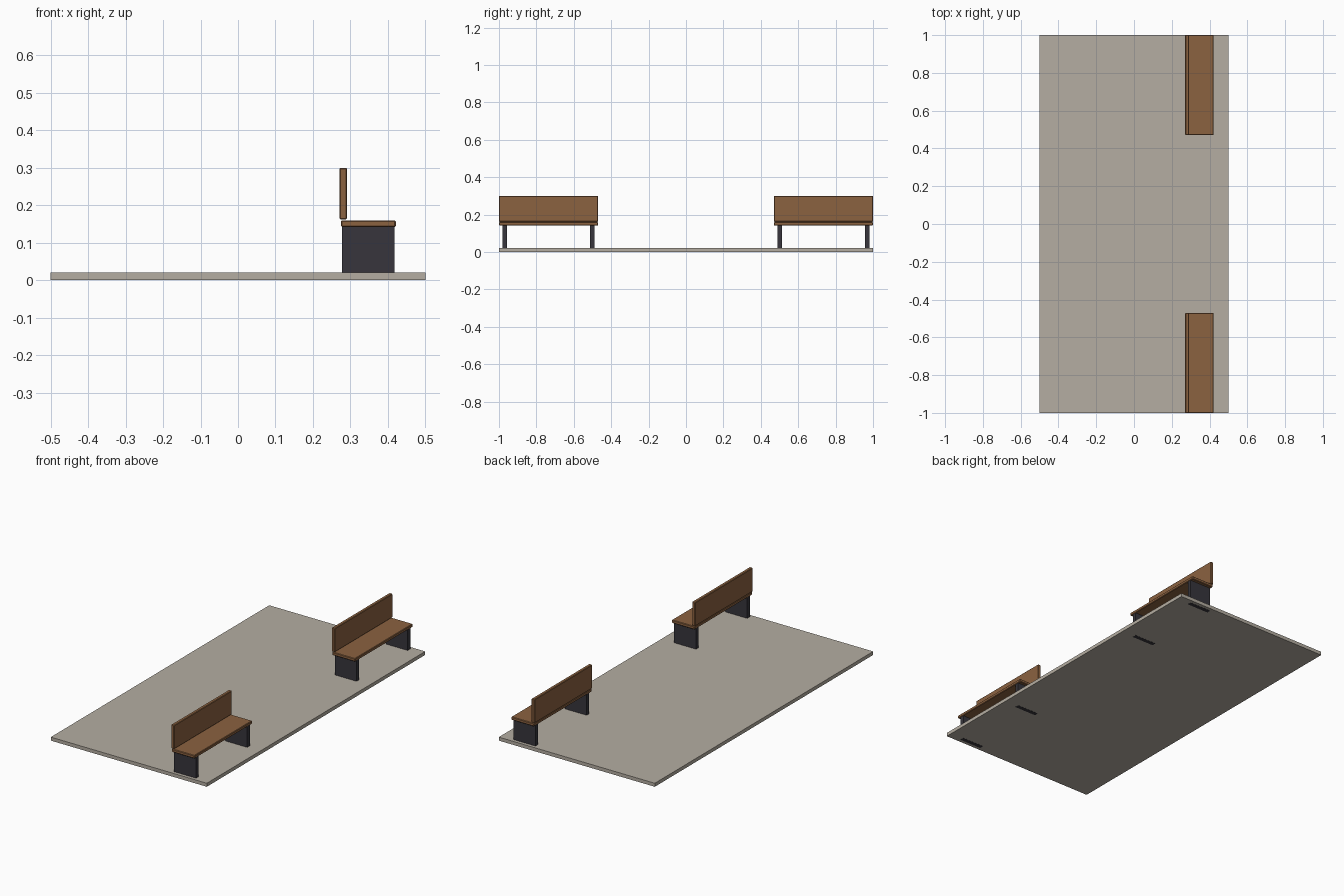
import bpy

cube = bpy.data.objects.get("Cube")
if cube:
    bpy.data.objects.remove(cube, do_unlink=True)


def material(name, rgb):
    mat = bpy.data.materials.new(name)
    mat.use_nodes = True
    colour = (*rgb, 1.0)
    mat.diffuse_color = colour
    mat.node_tree.nodes["Principled BSDF"].inputs["Base Color"].default_value = colour
    return mat


def box(name, x, y, z, mat, bevel=0.0):
    """Box spanning the given (low, high) ranges, with an optional chamfer."""
    spans = (x, y, z)
    bpy.ops.mesh.primitive_cube_add(size=1, location=[(a + b) / 2 for a, b in spans])
    obj = bpy.context.object
    obj.name = name
    obj.scale = [b - a for a, b in spans]
    bpy.ops.object.transform_apply(location=False, rotation=False, scale=True)
    obj.data.materials.append(mat)
    if bevel:
        mod = obj.modifiers.new("edge_chamfer", "BEVEL")
        mod.width = bevel
        mod.segments = 1
    return obj


stone = material("pale_stone", (0.46, 0.42, 0.36))
wood = material("brown_wood", (0.26, 0.122, 0.051))
metal = material("dark_metal", (0.038, 0.036, 0.045))

# Paved ground slab
box("ground_slab", (-0.5, 0.5), (-1, 1), (0.0006, 0.021), stone)

# Two benches, one at each end of the slab
HALF_LENGTH = 0.265
LEG_OFFSET = 0.234
LEG_HALF = 0.012
for side, end in ((-1, "front"), (1, "back")):
    mid = side * (1 - HALF_LENGTH)
    length = (mid - HALF_LENGTH, mid + HALF_LENGTH)
    box(end + "_bench_seat", (0.275, 0.421), length, (0.142, 0.16), wood, 0.003)
    box(end + "_bench_backrest", (0.271, 0.291), length, (0.162, 0.3), wood, 0.003)
    # Panel legs run down through the slab
    for leg_side, leg_name in ((-1, "near"), (1, "far")):
        y = mid + leg_side * LEG_OFFSET
        box(f"{end}_bench_{leg_name}_leg", (0.278, 0.418),
            (y - LEG_HALF, y + LEG_HALF), (0, 0.143), metal)
